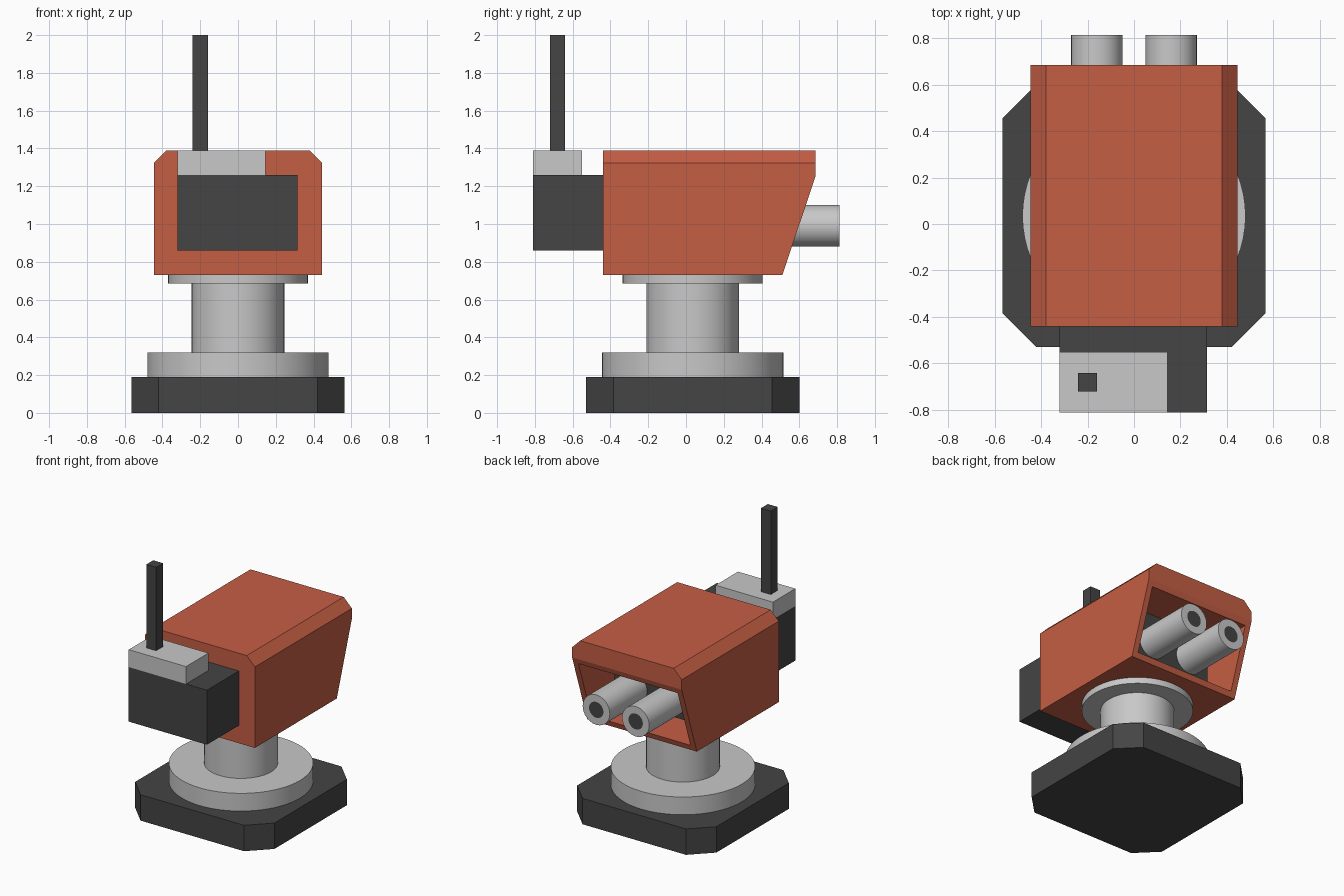
import bpy, bmesh, math
from mathutils import Vector

if "Cube" in bpy.data.objects:
    bpy.data.objects.remove(bpy.data.objects["Cube"])


def material(name, rgb):
    m = bpy.data.materials.new(name)
    m.use_nodes = True
    m.diffuse_color = (*rgb, 1)
    m.node_tree.nodes["Principled BSDF"].inputs["Base Color"].default_value = (*rgb, 1)
    return m


orange = material("orange paint", (0.56, 0.112, 0.058))
dark = material("dark grey", (0.058, 0.058, 0.058))
light = material("light grey metal", (0.58, 0.58, 0.58))

MID_Y = 0.035  # axis of the stand


def finish(name, bm, *mats):
    bmesh.ops.recalc_face_normals(bm, faces=bm.faces)
    mesh = bpy.data.meshes.new(name)
    bm.to_mesh(mesh)
    bm.free()
    obj = bpy.data.objects.new(name, mesh)
    bpy.context.collection.objects.link(obj)
    for m in mats:
        mesh.materials.append(m)
    return obj


def smooth(obj):
    bpy.ops.object.select_all(action="DESELECT")
    obj.select_set(True)
    bpy.context.view_layer.objects.active = obj
    bpy.ops.object.shade_smooth_by_angle(angle=math.radians(30))


def prism(points, direction):
    """Fill a closed outline and extrude it along a direction."""
    bm = bmesh.new()
    face = bm.faces.new([bm.verts.new(p) for p in points])
    new = bmesh.ops.extrude_face_region(bm, geom=[face])["geom"]
    moved = [v for v in new if isinstance(v, bmesh.types.BMVert)]
    bmesh.ops.translate(bm, verts=moved, vec=direction)
    bmesh.ops.recalc_face_normals(bm, faces=bm.faces)
    return bm


def box(name, low, high, mat):
    (x0, y0, z0), (x1, y1, z1) = low, high
    outline = [(x0, y0, z0), (x1, y0, z0), (x1, y1, z0), (x0, y1, z0)]
    return finish(name, prism(outline, (0, 0, z1 - z0)), mat)


def disc(name, radius, z0, z1):
    steps = [2 * math.pi * i / 64 for i in range(64)]
    ring = [(radius * math.cos(a), MID_Y + radius * math.sin(a), z0) for a in steps]
    smooth(finish(name, prism(ring, (0, 0, z1 - z0)), light))


# Base plate with cut corners
half, cut = 0.565, 0.42
corners = []
for sx, sy in ((1, 1), (-1, 1), (-1, -1), (1, -1)):
    pair = [(sx * half, MID_Y + sy * cut, 0), (sx * cut, MID_Y + sy * half, 0)]
    corners += pair if sx * sy > 0 else pair[::-1]
finish("base_plate", prism(corners, (0, 0, 0.19)), dark)

# Round stand
disc("turntable", 0.48, 0.19, 0.32)
disc("column", 0.245, 0.32, 0.685)
disc("column_flange", 0.37, 0.685, 0.73)

# Housing: side profile, chamfered top edges, hollow slanted rear
side = [(-0.44, 0.73), (0.51, 0.73), (0.685, 1.25), (0.685, 1.39), (-0.44, 1.39)]
bm = prism([(-0.445, y, z) for y, z in side], (0.89, 0, 0))
top_edges = [e for e in bm.edges
             if all(v.co.z > 1.38 for v in e.verts) and abs(e.verts[0].co.x - e.verts[1].co.x) < 0.01]
bmesh.ops.bevel(bm, geom=top_edges, offset=0.066, segments=1, affect="EDGES")
bmesh.ops.recalc_face_normals(bm, faces=bm.faces)
bm.normal_update()
rear = next(f for f in bm.faces if f.normal.y > 0.5 and f.normal.z < -0.1)
bmesh.ops.inset_region(bm, faces=[rear], thickness=0.06)
new = bmesh.ops.extrude_face_region(bm, geom=[rear])["geom"]
for v in new:
    if isinstance(v, bmesh.types.BMVert):
        v.co.y = -0.3
if rear.is_valid:
    bmesh.ops.delete(bm, geom=[rear], context="FACES_ONLY")
finish("housing", bm, orange)

# Front block, cap and mast
box("front_block", (-0.32, -0.81, 0.86), (0.315, 0.38, 1.26), dark)
box("mast_mount", (-0.32, -0.81, 1.26), (0.145, -0.55, 1.388), light)
box("mast", (-0.24, -0.72, 1.388), (-0.16, -0.64, 2.0), dark)

# Twin rear tubes with dark bores
for name, x in (("left_tube", 0.16), ("right_tube", -0.16)):
    steps = [2 * math.pi * i / 48 for i in range(48)]
    ring = [(x + 0.11 * math.cos(a), 0.3, 0.99 + 0.11 * math.sin(a)) for a in steps]
    bm = prism(ring, (0, 0.512, 0))
    bm.normal_update()
    end = next(f for f in bm.faces if f.normal.y > 0.9)
    bmesh.ops.inset_region(bm, faces=[end], thickness=0.052)
    end.material_index = 1
    smooth(finish(name, bm, light, dark))
